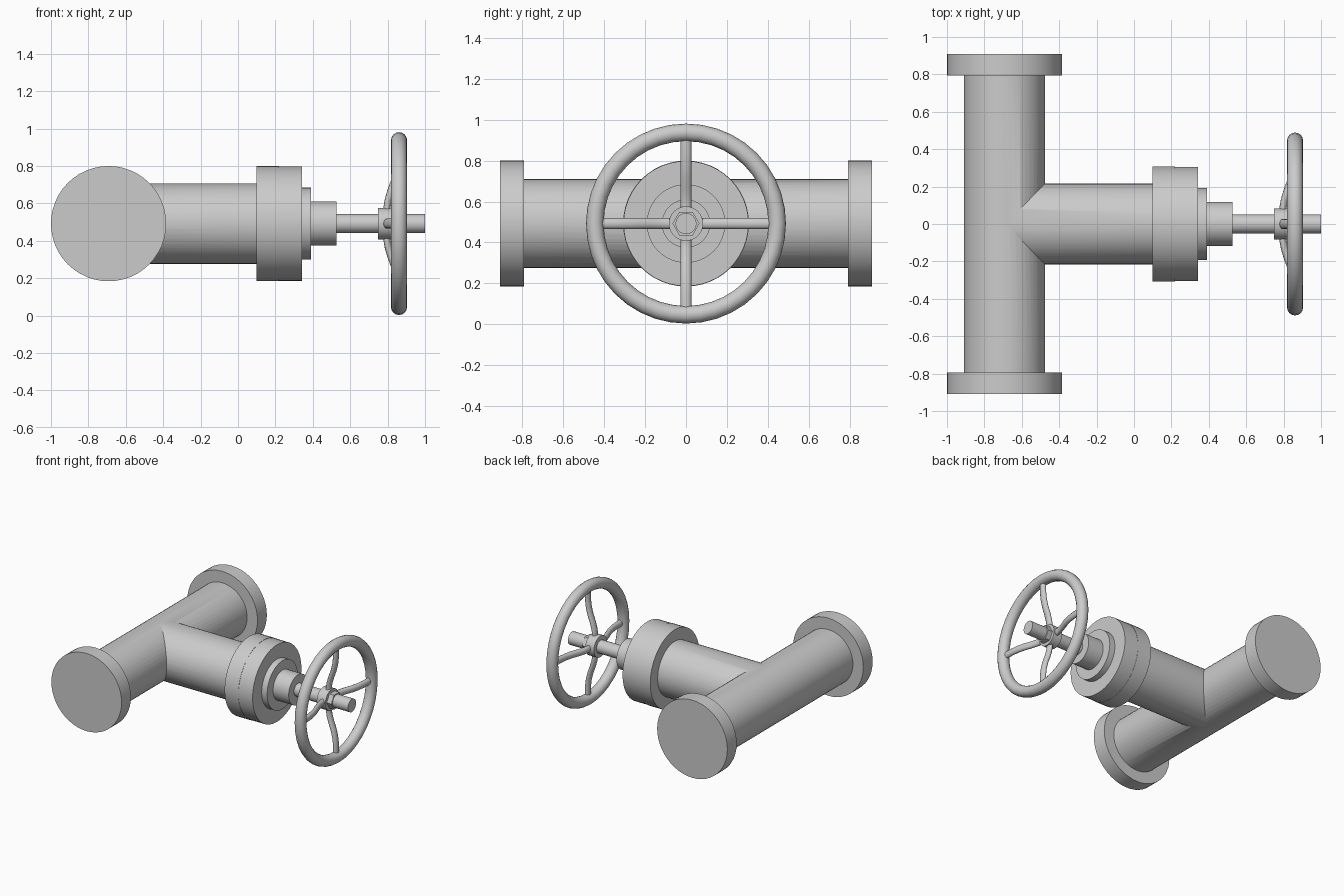
import bpy
from math import pi, radians, cos, sin
from mathutils import Vector

if "Cube" in bpy.data.objects:
    bpy.data.objects.remove(bpy.data.objects["Cube"])

ZC = 0.492          # height of every axis
RUN_X = -0.692      # axis of the main pipe


def smooth(ob, angle=35):
    bpy.ops.object.select_all(action='DESELECT')
    ob.select_set(True)
    bpy.context.view_layer.objects.active = ob
    bpy.ops.object.shade_smooth_by_angle(angle=radians(angle))


def cyl(name, axis, a, b, r, x=RUN_X, seg=48):
    """Cylinder from a to b along the x or y axis."""
    m = (a + b) / 2
    loc = (m, 0, ZC) if axis == 'x' else (x, m, ZC)
    rot = (0, pi / 2, 0) if axis == 'x' else (pi / 2, 0, 0)
    bpy.ops.mesh.primitive_cylinder_add(vertices=seg, radius=r, depth=b - a,
                                        location=loc, rotation=rot)
    ob = bpy.context.object
    ob.name = name
    smooth(ob)
    return ob


# tee body: main pipe joined with the branch
tee = cyl("tee_pipe", 'y', -0.85, 0.85, 0.217)
branch = cyl("branch_pipe", 'x', RUN_X, 0.15, 0.2155)
mod = tee.modifiers.new("join", 'BOOLEAN')
mod.operation = 'UNION'
mod.solver = 'EXACT'
mod.object = branch
bpy.context.view_layer.objects.active = tee
bpy.ops.object.modifier_apply(modifier=mod.name)
bpy.data.objects.remove(branch, do_unlink=True)
smooth(tee, 30)

# end flanges
for side, a, b in (("front", -0.91, -0.793), ("back", 0.793, 0.91)):
    cyl(side + "_flange", 'y', a, b, 0.308)

# bonnet flanges, collar, gland and stem
cyl("body_flange", 'x', 0.098, 0.219, 0.308)
cyl("bonnet_flange", 'x', 0.219, 0.342, 0.306)
cyl("bonnet_collar", 'x', 0.33, 0.39, 0.192)
cyl("stem_gland", 'x', 0.38, 0.527, 0.118)
cyl("stem", 'x', 0.50, 1.0, 0.051, seg=32)

# wheel hub and hexagonal nut
cyl("wheel_hub", 'x', 0.749, 0.825, 0.084, seg=32)
cyl("wheel_nut", 'x', 0.81, 0.865, 0.066, seg=6)

# handwheel rim
bpy.ops.mesh.primitive_torus_add(major_segments=40, minor_segments=16,
                                 major_radius=0.446, minor_radius=0.043,
                                 location=(0.861, 0, ZC), rotation=(0, pi / 2, 0))
rim = bpy.context.object
rim.name = "wheel_rim"
smooth(rim, 60)

# bowed spokes: (radius, x) path swept with an oval section
path = [(0.05, 0.80), (0.09, 0.797), (0.13, 0.804), (0.18, 0.819), (0.23, 0.838),
        (0.29, 0.853), (0.35, 0.860), (0.43, 0.861)]
N = 12
for k in range(4):
    t = k * pi / 2
    out, side = Vector((0, cos(t), sin(t))), Vector((0, -sin(t), cos(t)))
    verts, faces = [], []
    for i, (r, x) in enumerate(path):
        p, q = path[max(i - 1, 0)], path[min(i + 1, len(path) - 1)]
        d = Vector((q[0] - p[0], q[1] - p[1])).normalized()
        normal = Vector((d.x, 0, 0)) - out * d.y
        centre = Vector((x, 0, ZC)) + out * r
        for j in range(N):
            a = 2 * pi * j / N
            verts.append(centre + side * 0.027 * cos(a) + normal * 0.019 * sin(a))
    for i in range(len(path) - 1):
        for j in range(N):
            n = (j + 1) % N
            faces.append((i * N + j, i * N + n, (i + 1) * N + n, (i + 1) * N + j))
    me = bpy.data.meshes.new("wheel_spoke")
    me.from_pydata(verts, [], faces)
    ob = bpy.data.objects.new(f"wheel_spoke_{k + 1}", me)
    bpy.context.collection.objects.link(ob)
    bpy.context.view_layer.objects.active = ob
    bpy.ops.object.select_all(action='DESELECT')
    ob.select_set(True)
    bpy.ops.object.mode_set(mode='EDIT')
    bpy.ops.mesh.select_all(action='SELECT')
    bpy.ops.mesh.normals_make_consistent(inside=False)
    bpy.ops.object.mode_set(mode='OBJECT')
    smooth(ob, 60)
